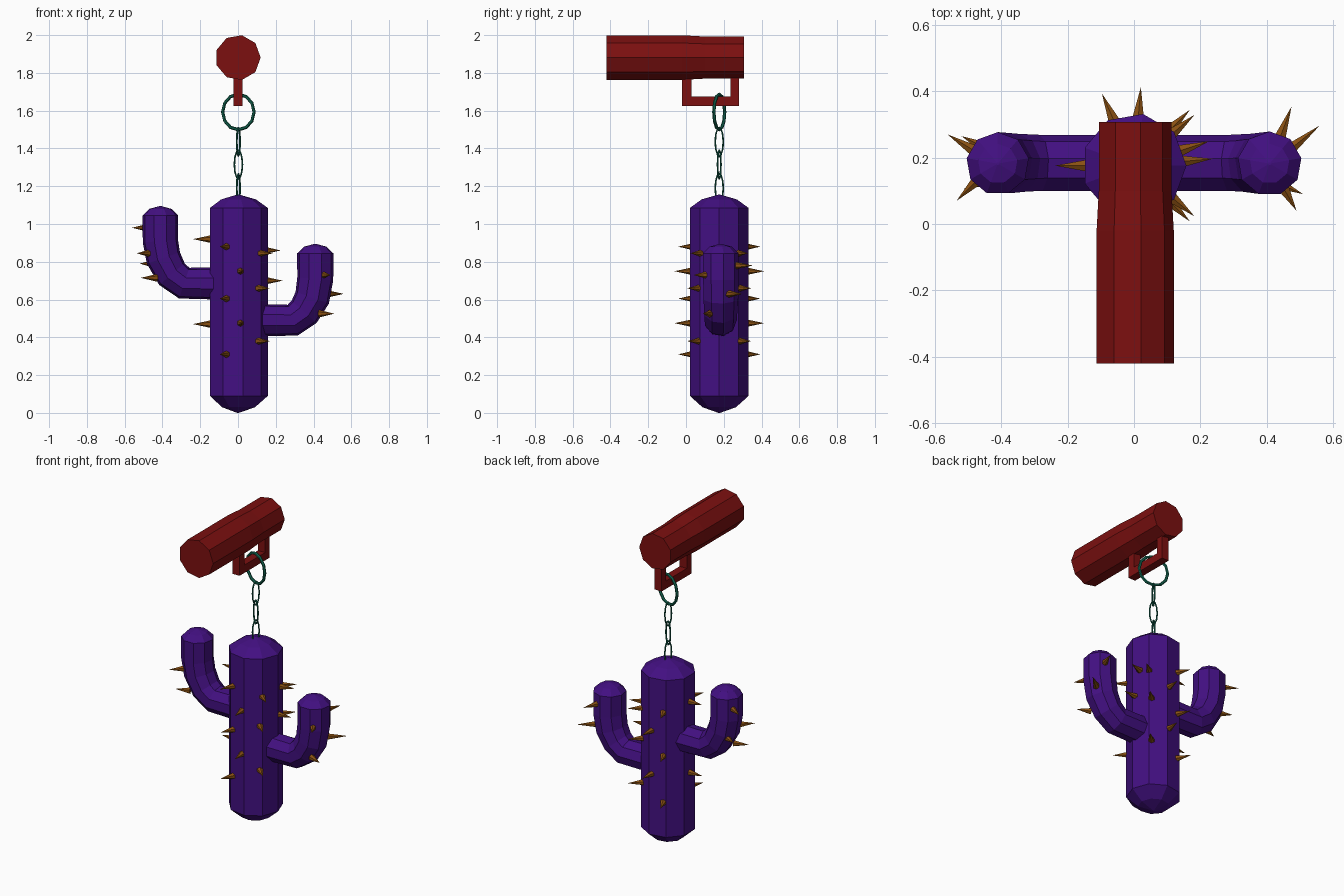
import bpy, bmesh
from math import cos, sin, pi, radians
from mathutils import Vector, Matrix

if "Cube" in bpy.data.objects:
    bpy.data.objects.remove(bpy.data.objects["Cube"])

CY = 0.176  # depth of the cactus and chain axis


def material(name, rgb):
    m = bpy.data.materials.new(name)
    m.diffuse_color = (*rgb, 1)
    m.use_nodes = True
    m.node_tree.nodes["Principled BSDF"].inputs["Base Color"].default_value = m.diffuse_color
    return m


PURPLE = material("purple", (0.055, 0.005, 0.22))
RED = material("dark_red", (0.2, 0.005, 0.005))
BROWN = material("brown", (0.25, 0.08, 0.006))
TEAL = material("teal", (0.006, 0.13, 0.08))


def finish(bm, name, mat):
    bmesh.ops.recalc_face_normals(bm, faces=bm.faces)
    me = bpy.data.meshes.new(name)
    bm.to_mesh(me)
    bm.free()
    me.materials.append(mat)
    ob = bpy.data.objects.new(name, me)
    bpy.context.collection.objects.link(ob)
    return ob


def tube(name, mat, path, side, sides=9):
    """Faceted tube: path holds (point, radius); side is normal to the path."""
    bm = bmesh.new()
    pts = [Vector(p) for p, r in path]
    side = Vector(side)
    rings = []
    for i, (p, r) in enumerate(path):
        a = (pts[i] - pts[i - 1]).normalized() if i else Vector()
        b = (pts[i + 1] - pts[i]).normalized() if i < len(pts) - 1 else Vector()
        up = (a + b).normalized().cross(side)
        rings.append([bm.verts.new(pts[i] + r * (side * cos(2 * pi * k / sides) + up * sin(2 * pi * k / sides)))
                      for k in range(sides)])
    for lo, hi in zip(rings, rings[1:]):
        for k in range(sides):
            j = (k + 1) % sides
            bm.faces.new((lo[k], lo[j], hi[j], hi[k]))
    bm.faces.new(rings[0])
    bm.faces.new(rings[-1])
    return finish(bm, name, mat)


def link(name, z, width, height, thick, turn, segs=12):
    """Elliptical chain link standing upright, turned about z."""
    bm = bmesh.new()
    rot = Matrix.Rotation(radians(turn), 3, 'Z')
    rings = []
    for i in range(segs):
        t = 2 * pi * i / segs
        c = Vector((width * cos(t), 0, height * sin(t)))
        n = Vector((cos(t), 0, sin(t)))
        rings.append([bm.verts.new(rot @ (c + thick * (n * cos(k * pi / 3) + Vector((0, sin(k * pi / 3), 0))))
                                   + Vector((0.002, CY, z))) for k in range(6)])
    for i in range(segs):
        a, b = rings[i], rings[(i + 1) % segs]
        for k in range(6):
            j = (k + 1) % 6
            bm.faces.new((a[k], a[j], b[j], b[k]))
    finish(bm, name, TEAL)


# Cactus body with domed ends
profile = [(0, .004), (.03, .09), (.09, .158), (1.085, .158), (1.13, .095), (1.156, .004)]
tube("cactus_body", PURPLE, [((0, CY, z), r) for z, r in profile], (1, 0, 0))

# Bent arms with domed tips
left = [(-.08, .685, .087), (-.285, .687, .087), (-.35, .735, .09), (-.395, .82, .094), (-.411, .91, .095),
        (-.411, 1.045, .095), (-.411, 1.08, .06), (-.411, 1.095, .004)]
right = [(.08, .491, .087), (.29, .491, .087), (.35, .535, .09), (.393, .61, .095), (.409, .71, .097),
         (.409, .845, .097), (.409, .88, .06), (.409, .895, .004)]
for name, arm in (("left_arm", left), ("right_arm", right)):
    tube(name, PURPLE, [((x, CY + .006, z), r) for x, z, r in arm], (0, 1, 0))

# Spines on the body: (height, azimuth from +x), plus the pairs mirrored front to back
around = [(.92, 180), (.47, 180), (.70, 5), (.86, 18)]
for z, a in [(.88, 114), (.75, 85), (.66, 45), (.605, 114), (.475, 85), (.38, 45), (.31, 114), (.845, 40)]:
    around += [(z, a), (z, -a)]
spines = []
for z, a in around:
    d = Vector((cos(radians(a)), sin(radians(a)), 0))
    base = Vector((0, CY, z))
    spines.append((base + d * .145, base + d * .238))

# Spines on the arms: base and tip
for x0, y0, x1, y1, z in [(.47, .225, .56, .297, .63), (.45, .11, .49, .04, .73), (.43, .125, .51, .09, .525),
                          (.44, .26, .475, .354, .78), (-.48, .22, -.562, .27, .98), (-.47, .135, -.535, .07, .845),
                          (-.45, .23, -.52, .265, .79), (-.43, .135, -.515, .105, .715)]:
    spines.append((Vector((x0, y0, z)), Vector((x1, y1, z))))

bm = bmesh.new()
for a, b in spines:
    d = b - a
    m = Matrix.Translation((a + b) / 2) @ d.to_track_quat('Z', 'Y').to_matrix().to_4x4()
    bmesh.ops.create_cone(bm, cap_ends=True, segments=6, radius1=.02, radius2=0, depth=d.length, matrix=m)
finish(bm, "spines", BROWN)

# Handle: nine-sided bar, slimmer at the rear
tube("handle_bar", RED, [((0, y, 1.881), r) for y, r in
                         ((-.42, .12), (-.02, .12), (.1, .113), (.308, .113))], (1, 0, 0))

# Square loop below the handle: swept rectangle frame
bm = bmesh.new()
for y0, y1, z0, z1 in [(-.02, .028, 1.625, 1.79), (.236, .28, 1.625, 1.79), (.02, .24, 1.625, 1.675)]:
    m = Matrix.Translation((0, (y0 + y1) / 2, (z0 + z1) / 2)) @ Matrix.Diagonal((.05, y1 - y0, z1 - z0, 1))
    bmesh.ops.create_cube(bm, size=1, matrix=m)
finish(bm, "handle_loop", RED)

# Key ring and chain
link("key_ring", 1.593, .088, .094, .009, -19)
for i, (z, turn) in enumerate(((1.435, 68), (1.315, -22), (1.19, 68))):
    link(f"chain_link_{i + 1}", z, .023, .075, .005, turn)
